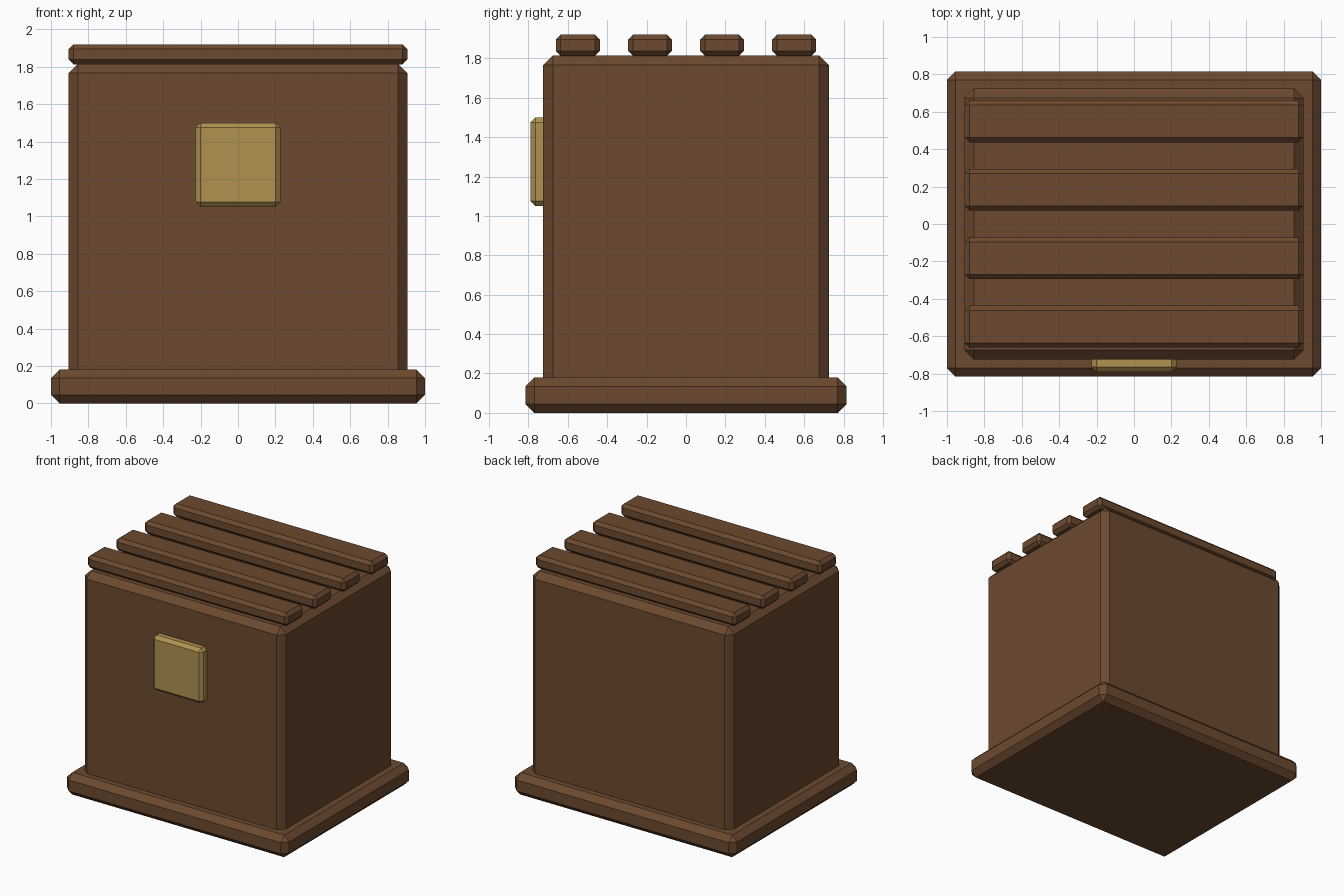
import bpy

default = bpy.data.objects.get("Cube")
if default:
    bpy.data.objects.remove(default, do_unlink=True)


def make_material(name, rgb):
    mat = bpy.data.materials.new(name)
    mat.use_nodes = True
    colour = (*rgb, 1.0)
    mat.diffuse_color = colour
    for node in mat.node_tree.nodes:
        if node.type == "BSDF_PRINCIPLED":
            node.inputs["Base Color"].default_value = colour
    return mat


def chamfered_box(name, x, y, z, chamfer, mat):
    """Box spanning the given (low, high) ranges, with one flat chamfer on every edge."""
    spans = (x, y, z)
    bpy.ops.mesh.primitive_cube_add(size=1)
    obj = bpy.context.object
    obj.name = name
    for v in obj.data.vertices:
        v.co = [lo + (hi - lo) * (c + 0.5) for c, (lo, hi) in zip(v.co, spans)]
    bevel = obj.modifiers.new("chamfer", "BEVEL")
    bevel.width = chamfer
    bevel.segments = 1
    bevel.limit_method = "NONE"
    obj.data.materials.append(mat)
    return obj


wood = make_material("brown wood", (0.15, 0.068, 0.029))
brass = make_material("dull gold", (0.44, 0.29, 0.08))

# Plinth and main body, the body sunk into the plinth
chamfered_box("base", (-1, 1), (-0.815, 0.815), (0, 0.18), 0.045, wood)
chamfered_box("body", (-0.905, 0.905), (-0.725, 0.725), (0.05, 1.815), 0.05, wood)

# Four slats across the top
for i in range(4):
    y = -0.549 + i * 0.366
    chamfered_box(f"top_slat_{i + 1}", (-0.905, 0.905), (y - 0.112, y + 0.112),
                  (1.813, 1.92), 0.025, wood)

# Square plate on the front
chamfered_box("front_plate", (-0.226, 0.226), (-0.79, -0.66), (1.05, 1.5), 0.026, brass)
